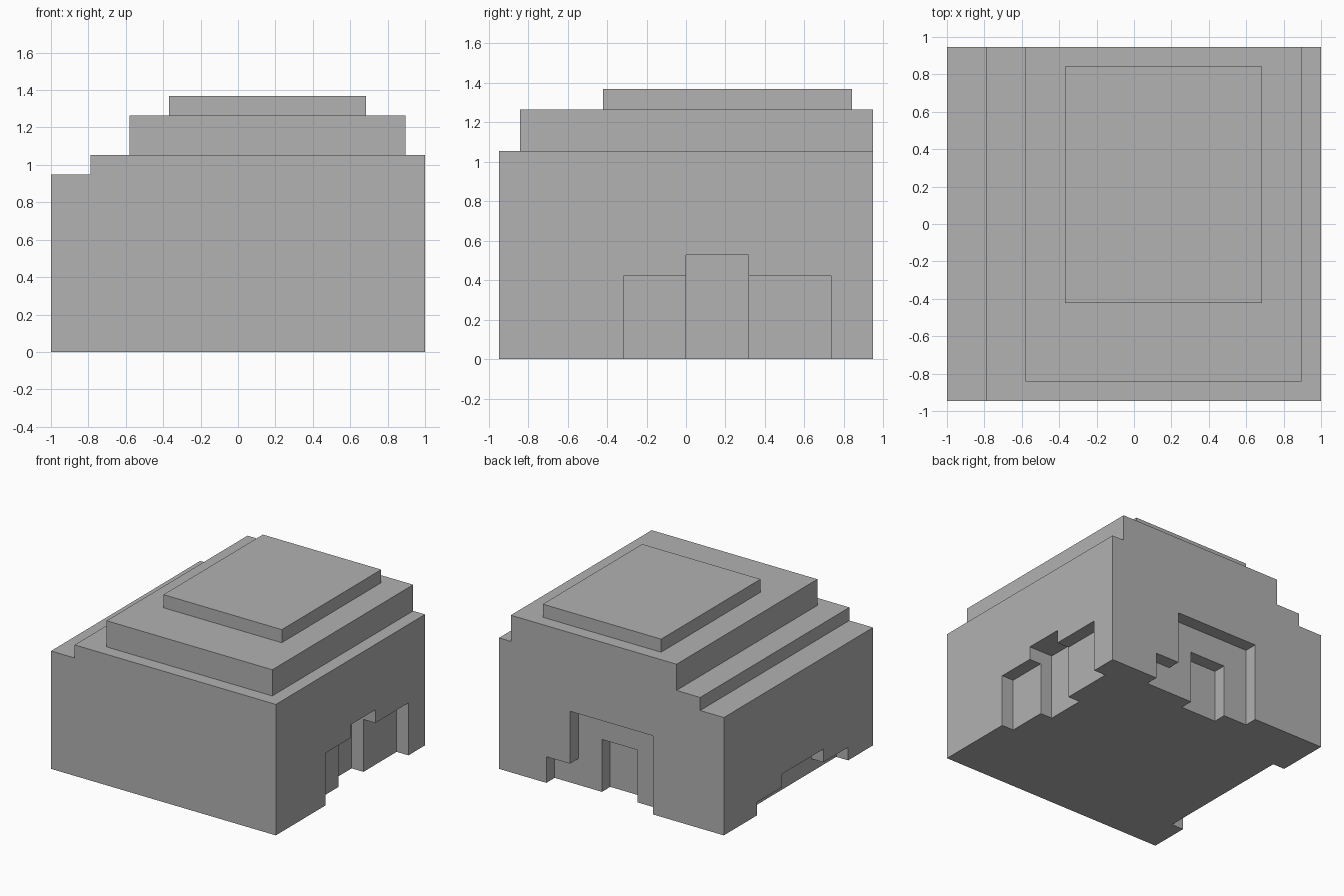
import bpy
import bmesh
from mathutils import Vector

U = 2 / 19                      # one block of the modelling grid
W, D = 19, 18                   # footprint in blocks

cube = bpy.data.objects.get("Cube")
if cube:
    bpy.data.objects.remove(cube, do_unlink=True)

grey = bpy.data.materials.new("stone_grey")
grey.use_nodes = True
grey.diffuse_color = (0.445, 0.445, 0.445, 1)
grey.node_tree.nodes["Principled BSDF"].inputs["Base Color"].default_value = grey.diffuse_color


def prism(name, profile, y0, y1):
    """Extrude an x-z profile along y, all in blocks from the front right corner."""
    bm = bmesh.new()
    verts = [bm.verts.new(((x - W / 2) * U, (y0 - D / 2) * U, z * U)) for x, z in profile]
    face = bm.faces.new(verts)
    out = bmesh.ops.extrude_face_region(bm, geom=[face])
    moved = [v for v in out["geom"] if isinstance(v, bmesh.types.BMVert)]
    bmesh.ops.translate(bm, verts=moved, vec=Vector((0, (y1 - y0) * U, 0)))
    bmesh.ops.recalc_face_normals(bm, faces=bm.faces)
    mesh = bpy.data.meshes.new(name)
    bm.to_mesh(mesh)
    bm.free()
    mesh.materials.append(grey)
    obj = bpy.data.objects.new(name, mesh)
    bpy.context.collection.objects.link(obj)
    return obj


def box(name, x0, x1, y0, y1, z0, z1):
    return prism(name, [(x0, z0), (x1, z0), (x1, z1), (x0, z1)], y0, y1)


# Main block with a lower ledge along one side
body = prism("main_block", [(0, 0), (W, 0), (W, 10), (2, 10), (2, 9), (0, 9)], 0, D)

# Stepped roof
box("roof_tier", 4, 18, 1, D, 10, 12)
box("roof_cap", 6, 16, 5, 17, 12, 13)

# Recesses: wall, start, end, height, depth
recesses = [
    ("left", 6, 16, 4, 1),      # wide porch
    ("left", 9, 12, 5, 2),      # its doorway
    ("back", 6, 15, 2, 1),      # low side opening
    ("back", 6, 13, 6, 1),      # tall gate
    ("back", 8, 11, 4, 2),      # its doorway
    ("right", 3, 14, 1, 1),     # low slot
    ("right", 6, 11, 2, 1),     # its raised middle
]
bpy.context.view_layer.objects.active = body
for wall, a, b, height, depth in recesses:
    spans = {
        "left": (W - depth, W + 1, a, b),
        "right": (-1, depth, a, b),
        "back": (a, b, D - depth, D + 1),
    }
    cutter = box("recess_cutter", *spans[wall], -1, height)
    cutter.hide_render = True
    mod = body.modifiers.new("recess", "BOOLEAN")
    mod.operation = "DIFFERENCE"
    mod.solver = "EXACT"
    mod.object = cutter
    bpy.ops.object.modifier_apply(modifier=mod.name)
    bpy.data.objects.remove(cutter, do_unlink=True)
